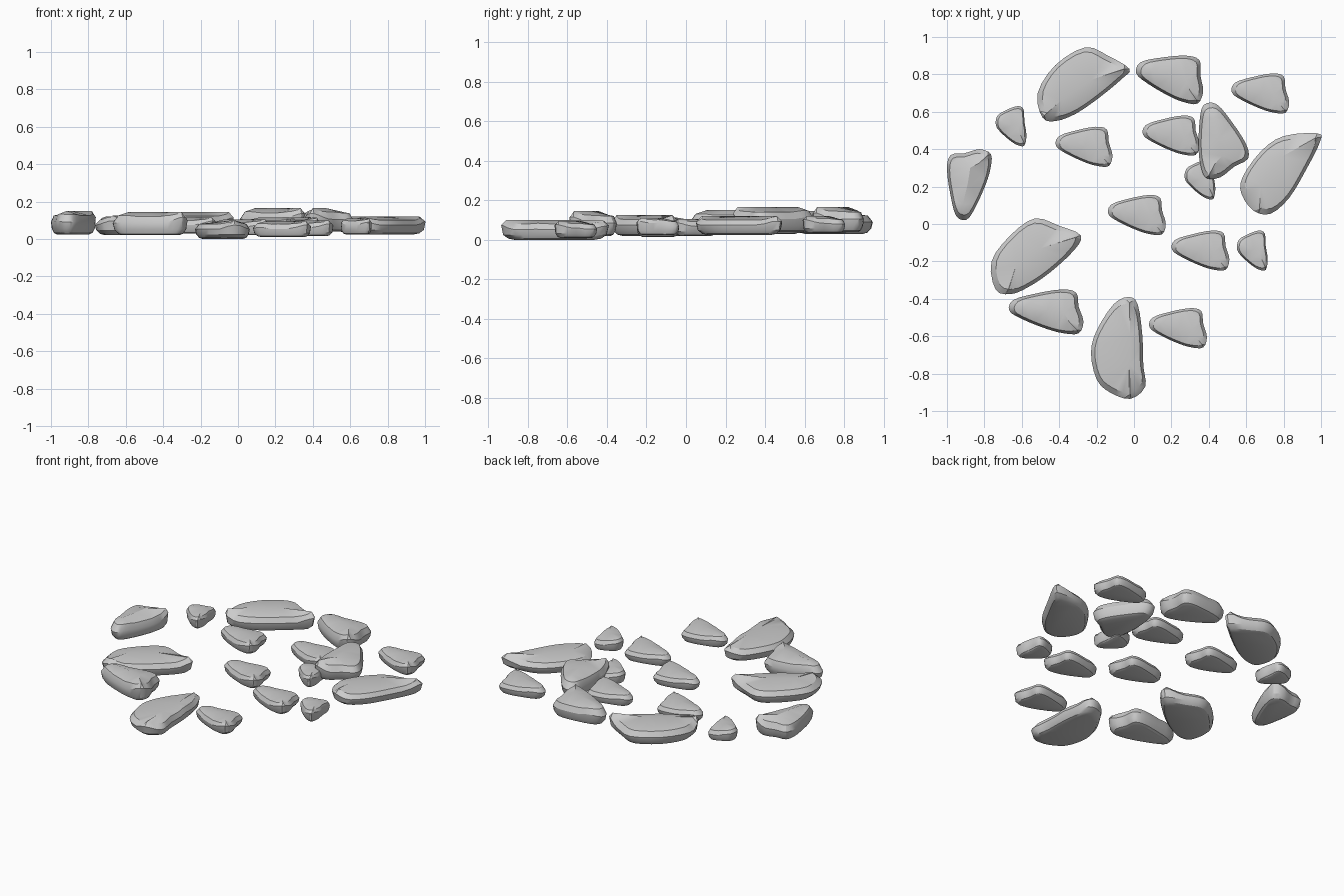
import bpy, math
from mathutils import Vector
from mathutils.geometry import delaunay_2d_cdt

if "Cube" in bpy.data.objects:
    bpy.data.objects.remove(bpy.data.objects["Cube"])


def rounded(pts, steps=3):
    """Closed Catmull-Rom curve through the outline points."""
    out, n = [], len(pts)
    for i in range(n):
        a, b, c, d = (Vector(pts[(i + k) % n]) for k in (-1, 0, 1, 2))
        for s in range(steps):
            t = s / steps
            out.append(0.5 * (2 * b + (c - a) * t + (2 * a - 5 * b + 4 * c - d) * t * t
                              + (3 * b - a - 3 * c + d) * t ** 3))
    return out


def rock(name, outline, crest, z0, z1, rot=0.0, box=None):
    """Stone with tapered underside, wide waist and a creased top crest."""
    ring = rounded(outline)
    ridge = [Vector(p) for p in crest]
    if box:
        # turn the shared outline and fit it to its footprint
        c, s = math.cos(math.radians(rot)), math.sin(math.radians(rot))
        turn = lambda p: Vector((c * p.x - s * p.y, s * p.x + c * p.y))
        ring, ridge = [turn(p) for p in ring], [turn(p) for p in ridge]
        lo = [min(p[k] for p in ring) for k in (0, 1)]
        hi = [max(p[k] for p in ring) for k in (0, 1)]
        fit = lambda p: Vector([box[k] + (p[k] - lo[k]) / (hi[k] - lo[k]) * (box[k + 2] - box[k])
                                for k in (0, 1)])
        ring, ridge = [fit(p) for p in ring], [fit(p) for p in ridge]
    area, mid = 0.0, Vector((0, 0))
    n, h = len(ring), z1 - z0
    for i, p in enumerate(ring):
        q = ring[(i + 1) % n]
        w = p.x * q.y - q.x * p.y
        area += w
        mid += (p + q) * w
    mid /= 3 * area
    if area < 0:
        ring.reverse()

    def near(p):
        return max(0.0, 1 - min((p - r).length for r in ridge) / 0.08)

    # underside rings up to the waist
    verts, faces = [], []
    for scale, level in ((0.74, 0), (0.86, 0.06), (0.96, 0.25)):
        for p in ring:
            q = mid + (p - mid) * scale
            verts.append((q.x, q.y, z0 + h * level))
    faces.append(list(range(n))[::-1])
    top = len(verts)
    for k in range(3):
        for i in range(n):
            j = (i + 1) % n
            faces.append((k * n + i, k * n + j, (k + 1) * n + j, (k + 1) * n + i))
    # top surface through waist, shoulder and crest
    shoulder = [mid + (p - mid) * 0.87 for p in ring]
    pts = ring + shoulder + ridge
    zs = [z0 + h * (0.52 + 0.33 * near(p)) for p in ring]
    zs += [z0 + h * (0.80 + 0.16 * near(p)) for p in shoulder]
    zs += [z1] * len(ridge)
    edges = [(2 * n + i, 2 * n + i + 1) for i in range(len(ridge) - 1)]
    co, _, tris, origin, _, _ = delaunay_2d_cdt(pts, edges, [list(range(n))], 1, 1e-6)
    remap, extra = {}, []
    for i, p in enumerate(co):
        src = origin[i]
        if src:
            remap[i] = top + src[0]
        else:
            remap[i] = top + len(pts) + len(extra)
            extra.append((p.x, p.y, z0 + h * 0.9))
    verts += [(p.x, p.y, z) for p, z in zip(pts, zs)] + extra
    faces += [[remap[i] for i in f] for f in tris]

    me = bpy.data.meshes.new(name)
    me.from_pydata(verts, [], faces)
    me.validate()
    me.polygons.foreach_set("use_smooth", [True] * len(me.polygons))
    me.set_sharp_from_angle(angle=math.radians(30))
    me.update()
    bpy.context.collection.objects.link(bpy.data.objects.new(name, me))


# large slabs
rock("slab_front",
     [(-.03, -.39), (.02, -.43), (.045, -.6), (.05, -.76), (.06, -.87), (-.02, -.935),
      (-.13, -.90), (-.20, -.83), (-.23, -.69), (-.20, -.57), (-.11, -.43)],
     [(-.025, -.42), (-.02, -.6), (-.025, -.75), (-.02, -.91)], 0.0, .10)
rock("slab_right",
     [(.98, .485), (.80, .47), (.68, .39), (.58, .25), (.575, .16), (.64, .07),
      (.73, .055), (.83, .14), (.92, .29), (.995, .44)],
     [(.97, .46), (.79, .36), (.68, .21), (.67, .08)], .025, .12)
rock("slab_back",
     [(-.26, .945), (-.14, .90), (-.025, .83), (-.06, .78), (-.18, .68), (-.31, .59),
      (-.42, .55), (-.49, .57), (-.515, .70), (-.42, .85)],
     [(-.05, .83), (-.23, .77), (-.39, .66), (-.48, .58)], .03, .145)
rock("slab_left",
     [(-.53, .03), (-.40, -.01), (-.285, -.06), (-.32, -.14), (-.45, -.26), (-.57, -.34),
      (-.66, -.375), (-.74, -.35), (-.762, -.2), (-.66, -.06)],
     [(-.31, -.07), (-.5, -.13), (-.63, -.22), (-.67, -.35)], .02, .125)

# shared cobble shape: blunt right end, narrow left end
COBBLE = [(-.135, .05), (-.12, .10), (-.03, .13), (.08, .15), (.14, .135), (.15, .07),
          (.17, .0), (.15, -.055), (.09, -.055), (.02, -.035), (-.08, .01)]
CREST = [(-.07, .07), (.02, .05), (.09, .04), (.11, .0), (.145, -.04)]

# name, rotation, footprint (x0, y0, x1, y1), bottom, top
cobbles = [
    ("medium_back", -6, (.01, .64, .37, .90), .04, .165),
    ("medium_front", 0, (-.67, -.59, -.27, -.35), .02, .145),
    ("medium_right", -68, (.345, .24, .615, .65), .04, .165),
    ("medium_left", 88, (-1, .02, -.76, .40), .025, .15),
    ("small_back", 0, (.52, .59, .83, .805), .035, .12),
    ("small_inner_right", 0, (.045, .365, .35, .58), .03, .115),
    ("small_inner_left", 0, (-.42, .305, -.115, .52), .03, .115),
    ("small_centre", 0, (-.14, -.06, .17, .155), .02, .105),
    ("small_lower_right", 0, (.20, -.25, .51, -.035), .015, .10),
    ("small_front", 0, (.08, -.665, .39, -.45), .01, .095),
    ("pebble_left", 0, (-.74, .415, -.575, .63), .035, .12),
    ("pebble_inner", 0, (.27, .13, .435, .345), .03, .115),
    ("pebble_right", 0, (.55, -.25, .715, -.035), .025, .11),
]
for name, rot, box, z0, z1 in cobbles:
    rock(name, COBBLE, CREST, z0, z1, rot, box)
